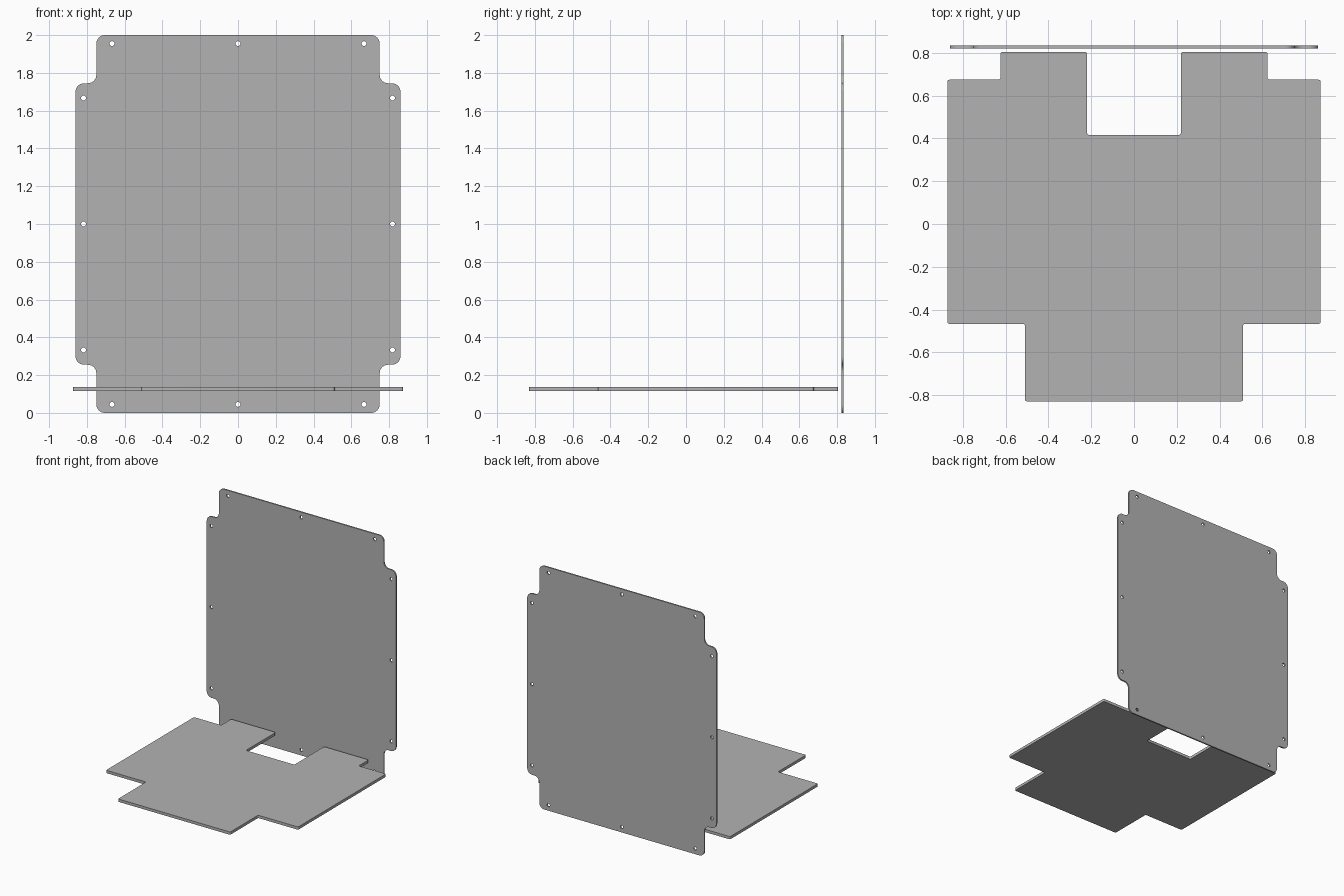
import bpy, bmesh
from math import cos, sin, pi
from mathutils import Vector, Matrix

cube = bpy.data.objects.get("Cube")
if cube:
    bpy.data.objects.remove(cube)

grey = bpy.data.materials.new("sheet grey")
grey.use_nodes = True
grey.diffuse_color = (0.45, 0.45, 0.45, 1)
grey.node_tree.nodes["Principled BSDF"].inputs["Base Color"].default_value = grey.diffuse_color


def rounded(corners, radius, steps):
    """Replace every right-angle corner of an outline with an arc."""
    points = []
    for i, corner in enumerate(corners):
        p = Vector(corner)
        a = (Vector(corners[i - 1]) - p).normalized() * radius
        b = (Vector(corners[(i + 1) % len(corners)]) - p).normalized() * radius
        for k in range(steps + 1):
            t = k / steps * pi / 2
            points.append(p + a * (1 - sin(t)) + b * (1 - cos(t)))
    return points


def circle(x, y, radius, sides=16):
    return [Vector((x + radius * cos(2 * pi * k / sides),
                    y + radius * sin(2 * pi * k / sides))) for k in range(sides)]


def sheet(name, loops, thickness, matrix):
    """Flat sheet from an outline and hole loops, thickened along local z."""
    bm = bmesh.new()
    for loop in loops:
        verts = [bm.verts.new((p.x, p.y, 0)) for p in loop]
        for i, v in enumerate(verts):
            bm.edges.new((verts[i - 1], v))
    bmesh.ops.triangle_fill(bm, edges=bm.edges[:], use_beauty=True, normal=(0, 0, 1))
    bmesh.ops.dissolve_limit(bm, angle_limit=0.01, verts=[], edges=bm.edges[:])
    top = bmesh.ops.extrude_face_region(bm, geom=bm.faces[:], use_keep_orig=True)
    bmesh.ops.translate(bm, vec=(0, 0, thickness),
                        verts=[g for g in top["geom"] if isinstance(g, bmesh.types.BMVert)])
    bmesh.ops.transform(bm, matrix=matrix, verts=bm.verts[:])
    bmesh.ops.recalc_face_normals(bm, faces=bm.faces[:])
    mesh = bpy.data.meshes.new(name)
    bm.to_mesh(mesh)
    bm.free()
    mesh.materials.append(grey)
    obj = bpy.data.objects.new(name, mesh)
    bpy.context.collection.objects.link(obj)
    bpy.ops.object.select_all(action="DESELECT")
    obj.select_set(True)
    bpy.context.view_layer.objects.active = obj
    bpy.ops.object.shade_smooth_by_angle()


def mirrored(half):
    """Complete a half outline across x = 0."""
    return half + [(-x, y) for x, y in reversed(half)]


# Upright panel with notched corners and a ring of screw holes
quarter = [(0.86, 0.745), (0.75, 0.745), (0.75, 1)]
half = [(x, -y) for x, y in reversed(quarter)] + quarter
holes = [(x, y) for x in (-0.667, 0, 0.667) for y in (-0.955, 0.955)]
holes += [(x, y) for x in (-0.818, 0.818) for y in (-0.667, 0, 0.667)]
loops = [rounded(mirrored(half), 0.045, 8)] + [circle(x, y, 0.013) for x, y in holes]
sheet("upright_panel", loops, 0.012,
      Matrix.Translation((0, 0.834, 1)) @ Matrix.Rotation(pi / 2, 4, "X"))

# Horizontal base plate with front tongue and rear cut-out
half = [(0.51, -0.83), (0.51, -0.467), (0.873, -0.467), (0.873, 0.675),
        (0.625, 0.675), (0.625, 0.805), (0.22, 0.805), (0.22, 0.417)]
sheet("base_plate", [rounded(mirrored(half), 0.01, 4)], 0.023,
      Matrix.Translation((0, 0, 0.115)))
